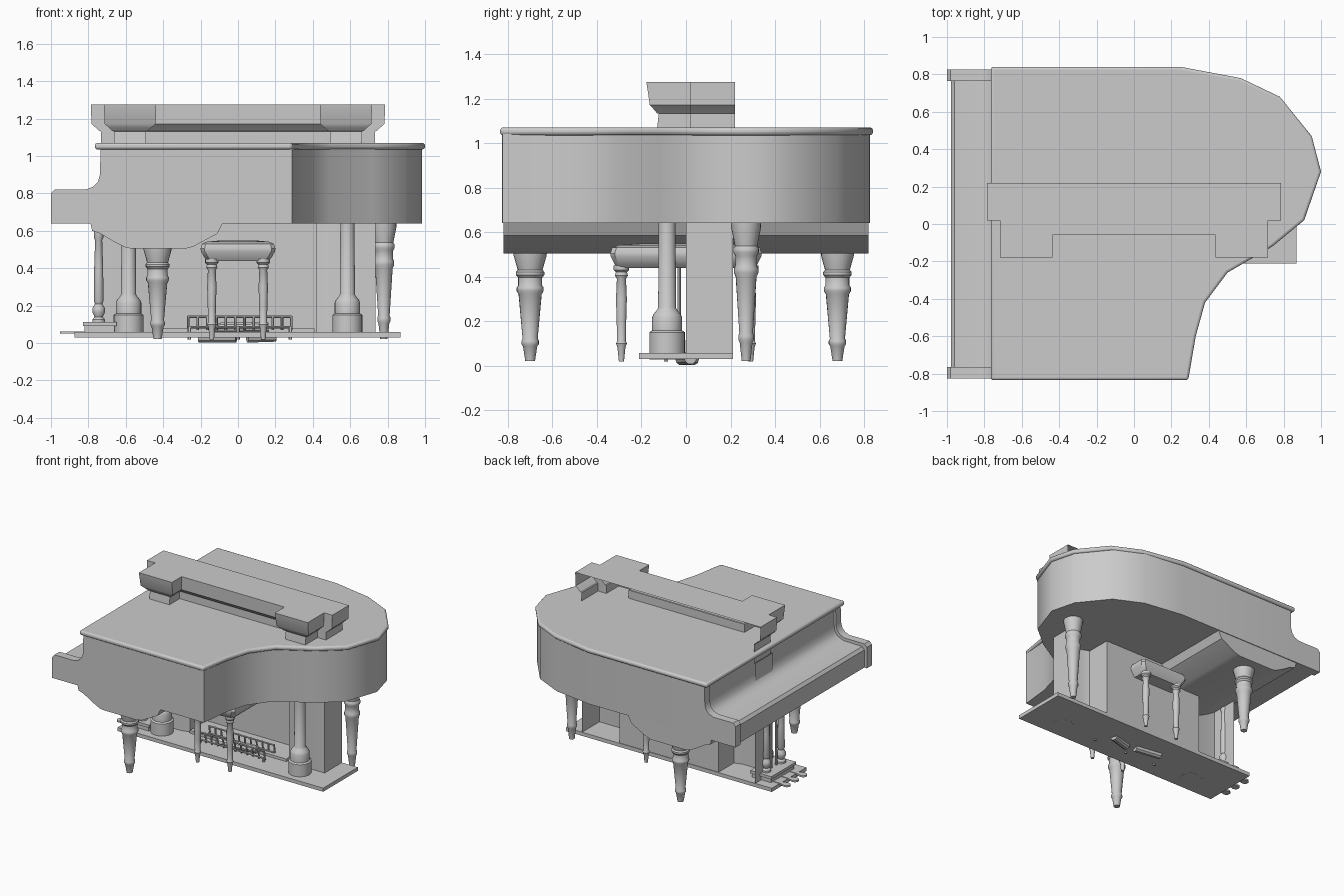
import bpy, bmesh, math
from mathutils import Vector


def make(name, bm, angle=35):
    bmesh.ops.recalc_face_normals(bm, faces=bm.faces)
    me = bpy.data.meshes.new(name)
    bm.to_mesh(me)
    bm.free()
    ob = bpy.data.objects.new(name, me)
    bpy.context.collection.objects.link(ob)
    bpy.ops.object.select_all(action='DESELECT')
    ob.select_set(True)
    bpy.context.view_layer.objects.active = ob
    bpy.ops.object.shade_smooth_by_angle(angle=math.radians(angle))
    return ob


def loft(name, rings, closed=True, bottom=True, top=True):
    """Skin a list of equal-length 3D point rings."""
    bm = bmesh.new()
    vs = [[bm.verts.new(p) for p in r] for r in rings]
    n = len(rings[0])
    for a, b in zip(vs, vs[1:]):
        for i in range(n if closed else n - 1):
            j = (i + 1) % n
            bm.faces.new((a[i], a[j], b[j], b[i]))
    if bottom:
        bm.faces.new(vs[0])
    if top:
        bm.faces.new(vs[-1])
    return make(name, bm)


def prism_z(name, pts, z0, z1):
    return loft(name, [[(x, y, z) for x, y in pts] for z in (z0, z1)])


def prism_y(name, pts, y0, y1):
    return loft(name, [[(x, y, z) for x, z in pts] for y in (y0, y1)])


def box(name, x0, x1, y0, y1, z0, z1):
    return prism_z(name, [(x0, y0), (x1, y0), (x1, y1), (x0, y1)], z0, z1)


def turned(name, x, y, prof, n=20):
    """Lathe a list of (radius, z)."""
    t = [2 * math.pi * i / n for i in range(n)]
    return loft(name, [[(x + r * math.cos(a), y + r * math.sin(a), z) for a in t]
                       for r, z in prof])


def rod(name, a, b, r, n=8):
    a, b = Vector(a), Vector(b)
    q = (b - a).to_track_quat('Z', 'Y')
    ring = [q @ Vector((r * math.cos(2 * math.pi * i / n),
                        r * math.sin(2 * math.pi * i / n), 0)) for i in range(n)]
    return loft(name, [[a + p for p in ring], [b + p for p in ring]])


# Piano lid and case from the same curved outline
tail = [(0.25, 0.84), (0.57, 0.78), (0.78, 0.68), (0.95, 0.47), (1.0, 0.28),
        (0.91, 0.02), (0.74, -0.12), (0.50, -0.26), (0.38, -0.42),
        (0.33, -0.60), (0.29, -0.835)]
lid = prism_z("lid", [(-0.765, -0.835), (-0.765, 0.84)] + tail, 1.035, 1.07)
bev = lid.modifiers.new("round_edge", 'BEVEL')
bev.width, bev.segments, bev.limit_method = 0.014, 3, 'ANGLE'
bev.angle_limit = math.radians(50)
rim = [(x - 0.016 * (x > 0.3), max(-0.825, min(0.825, y))) for x, y in tail]
prism_z("case", [(-0.72, -0.825), (-0.72, 0.825)] + rim, 0.64, 1.04)

# Keyboard end: two cheeks and the recessed key cover
cheek = [(-0.70, 0.64), (-1.0, 0.64), (-1.0, 0.80), (-0.98, 0.822), (-0.81, 0.822),
         (-0.775, 0.835), (-0.75, 0.86), (-0.738, 0.90), (-0.735, 1.036), (-0.70, 1.036)]
cover = [(-0.70, 0.64), (-0.978, 0.64), (-0.978, 0.775), (-0.96, 0.797), (-0.80, 0.80),
         (-0.755, 0.82), (-0.73, 0.85), (-0.722, 0.90), (-0.72, 1.036), (-0.70, 1.036)]
prism_y("left_cheek", cheek, 0.765, 0.826)
prism_y("right_cheek", cheek, -0.826, -0.765)
prism_y("key_cover", cover, -0.765, 0.765)

# Belly under the case
prism_y("belly", [(-0.79, 0.645), (-0.78, 0.60), (-0.735, 0.585), (-0.66, 0.54),
                  (-0.60, 0.51), (-0.57, 0.505), (-0.28, 0.505), (-0.24, 0.515),
                  (-0.11, 0.585), (-0.08, 0.645)], -0.82, 0.82)

# Turned piano legs
leg = [(0.076, 1.0), (0.074, 0.95), (0.056, 0.82), (0.064, 0.80), (0.064, 0.775),
       (0.054, 0.75), (0.054, 0.68), (0.061, 0.66), (0.061, 0.63), (0.052, 0.60),
       (0.034, 0.20), (0.039, 0.18), (0.039, 0.15), (0.032, 0.13), (0.022, 0.0)]
for nm, x, y, h in (("front_leg", -0.43, -0.70, 0.52), ("back_leg", -0.43, 0.68, 0.52),
                    ("tail_leg", 0.78, 0.27, 0.65)):
    turned(nm, x, y, [(r * (0.9 if h > 0.6 else 1), 0.022 + (h - 0.022) * t)
                      for r, t in leg])

# Pedal lyre
box("lyre_base", -0.82, -0.66, -0.14, 0.14, 0.06, 0.09)
box("lyre_base_top", -0.83, -0.65, -0.15, 0.15, 0.09, 0.112)
post = [(0.034, 0.11), (0.034, 0.125), (0.022, 0.14), (0.034, 0.165), (0.034, 0.185),
        (0.02, 0.21), (0.026, 0.225), (0.024, 0.40), (0.019, 0.55), (0.026, 0.565), (0.026, 0.60)]
for s in (-1, 1):
    turned("lyre_post", -0.745, s * 0.09, post, 14)
    rod("pedal_rod", (-0.745, s * 0.03, 0.11), (-0.745, s * 0.03, 0.6), 0.008)
for y in (-0.1, 0, 0.1):
    tip = [(-0.925 + 0.028 * math.cos(a), y + 0.028 * math.sin(a))
           for a in [math.pi * (0.5 + i / 6) for i in range(7)]]
    prism_z("pedal", [(-0.80, y - 0.014), (-0.80, y + 0.014), (-0.88, y + 0.016)]
            + tip + [(-0.88, y - 0.016)], 0.05, 0.062)

# Bench: padded seat and four turned legs
seat = []
for w, d, z in ((0.165, 0.31, 0.44), (0.178, 0.32, 0.455), (0.198, 0.338, 0.49),
                (0.20, 0.34, 0.505), (0.192, 0.332, 0.53), (0.165, 0.30, 0.542), (0.10, 0.22, 0.548)):
    c = 0.02
    seat.append([(-w + c, -d, z), (w - c, -d, z), (w, -d + c, z), (w, d - c, z),
                 (w - c, d, z), (-w + c, d, z), (-w, d - c, z), (-w, -d + c, z)])
loft("bench_seat", seat)
bench_leg = [(0.036, 0.45), (0.036, 0.43), (0.026, 0.42), (0.030, 0.405), (0.021, 0.39),
             (0.025, 0.30), (0.022, 0.20), (0.020, 0.11), (0.025, 0.10), (0.018, 0.08), (0.012, 0.02)]
for x in (-0.14, 0.135):
    for y in (-0.29, 0.29):
        turned("bench_leg", x, y, bench_leg, 14)

# Fireplace hearth and folded wall with firebox recess, open at the back
box("hearth", -0.875, 0.87, -0.21, 0.21, 0.03, 0.058)
half = [(0.735, 0.21), (0.735, 0.0), (0.48, 0.0), (0.42, 0.02), (0.42, 0.205)]
wall = half + [(-x, y) for x, y in reversed(half)]
loft("fireplace_wall", [[(x, y, z) for x, y in wall] for z in (0.058, 0.98)],
     closed=False, bottom=False, top=False)
box("firebox_floor", -0.41, 0.41, 0.0, 0.2, 0.058, 0.078)

# Mantel shelf: stepped outline flaring upward, hollow from behind
rings = []
for z, o in ((0.98, 0.055), (1.132, 0.055), (1.133, 0.045), (1.15, 0.028), (1.172, 0.004), (1.275, 0)):
    yb = -0.178 + 0.7 * o + 0.12 * (1.275 - z) * (z > 1.1)
    m = -0.06 + o
    h = [(0.787 - o, 0.22), (0.787 - o, 0.02), (0.717 - o, 0.02), (0.717 - o, yb),
         (0.437 + o, yb), (0.437 + o, m)]
    rings.append([(x, y, z) for x, y in h + [(-x, y) for x, y in reversed(h)]])
loft("mantel", rings, closed=False, bottom=False, top=True)

# Mantel columns
col = [(0.08, 0.029), (0.08, 0.15), (0.068, 0.158), (0.068, 0.215), (0.062, 0.23),
       (0.046, 0.25), (0.040, 0.26), (0.038, 0.66)]
for s in (-1, 1):
    turned("column", s * 0.585, -0.085, col, 24)

# Fire grate and logs
for y in (-0.09, 0.03):
    for z in (0.085, 0.14):
        rod("grate_rail", (-0.27, y, z), (0.29, y, z), 0.006)
    for i in range(12):
        x = -0.265 + i * 0.05
        rod("grate_bar", (x, y + 0.01, 0.07), (x, y, 0.145), 0.007, 6)
for x in (-0.26, 0.0, 0.28):
    rod("grate_foot", (x, -0.09, 0.02), (x, -0.09, 0.09), 0.01, 6)
for nm, a, b in (("log_left", (-0.21, 0.03, 0.03), (-0.01, 0.0, 0.03)),
                 ("log_right", (0.05, -0.02, 0.03), (0.20, 0.02, 0.035)),
                 ("log_top", (-0.15, -0.04, 0.08), (0.16, 0.0, 0.085))):
    rod(nm, a, b, 0.029, 10)
